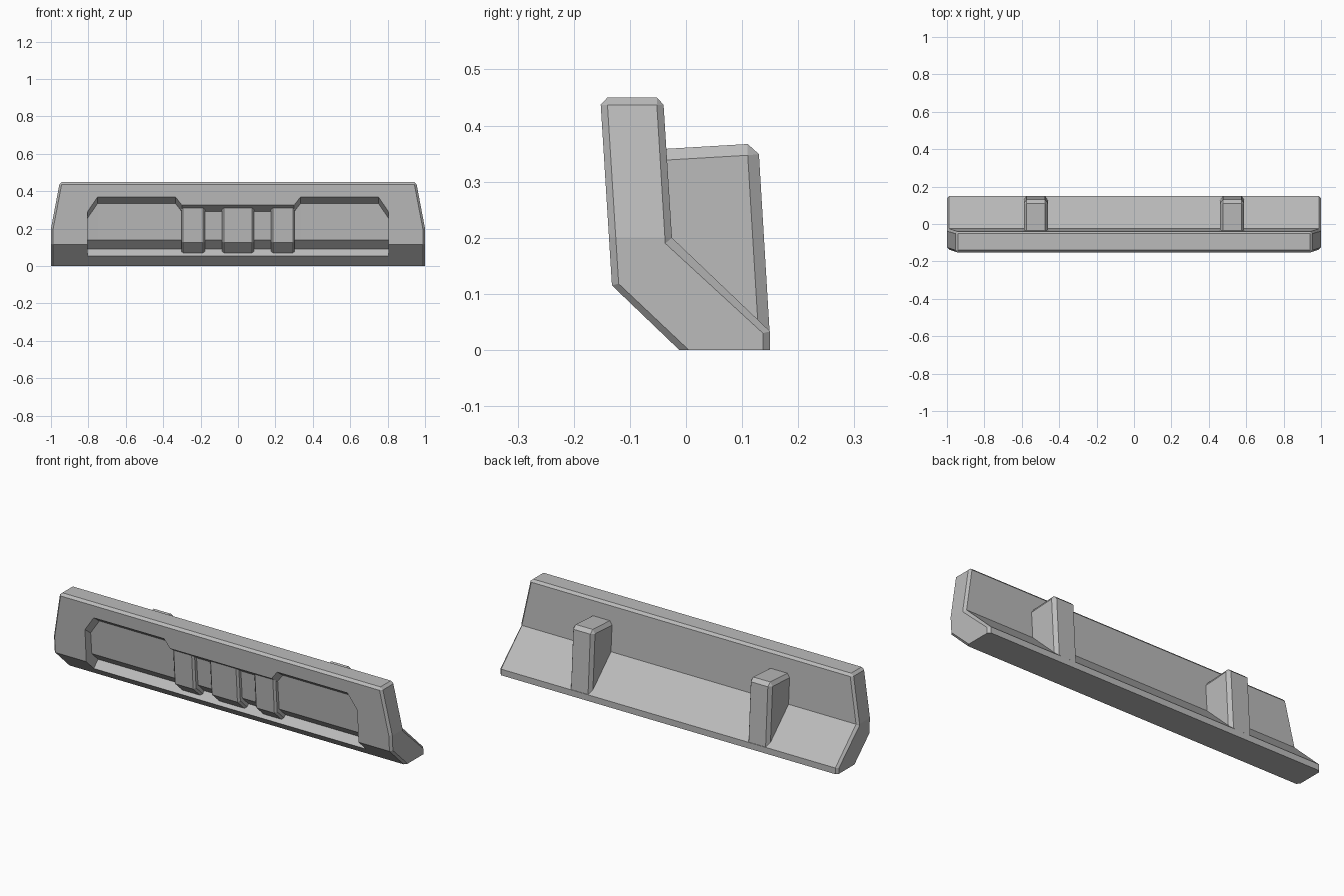
import bpy, bmesh

if "Cube" in bpy.data.objects:
    bpy.data.objects.remove(bpy.data.objects["Cube"])

grey = bpy.data.materials.new("concrete grey")
grey.use_nodes = True
grey.diffuse_color = (0.5, 0.5, 0.5, 1)
grey.node_tree.nodes["Principled BSDF"].inputs["Base Color"].default_value = (0.5, 0.5, 0.5, 1)


def loft(name, stations, taper=False):
    """Join (x, yz-profile) sections into a closed solid."""
    bm = bmesh.new()
    rings = [[bm.verts.new((x, y, z)) for y, z in prof] for x, prof in stations]
    n = len(rings[0])
    for a, b in zip(rings, rings[1:]):
        for i in range(n):
            j = (i + 1) % n
            bm.faces.new((a[i], a[j], b[j], b[i]))
    bm.faces.new(rings[0])
    bm.faces.new(rings[-1])
    bmesh.ops.remove_doubles(bm, verts=bm.verts, dist=1e-5)
    if taper:
        # lean the ends inward above the fold
        geom = bm.verts[:] + bm.edges[:] + bm.faces[:]
        bmesh.ops.bisect_plane(bm, geom=geom, plane_co=(0, 0, 0.2), plane_no=(0, 0, 1))
        for v in bm.verts:
            lean = max(0, v.co.z - 0.2) * 0.19
            v.co.x -= lean if v.co.x > 0 else -lean
    bmesh.ops.recalc_face_normals(bm, faces=bm.faces)
    mesh = bpy.data.meshes.new(name)
    bm.to_mesh(mesh)
    bm.free()
    mesh.materials.append(grey)
    obj = bpy.data.objects.new(name, mesh)
    bpy.context.collection.objects.link(obj)
    return obj


# Barrier body with chamfered ends
full = [(-0.012, 0), (-0.132, 0.115), (-0.152, 0.437), (-0.14, 0.45), (-0.052, 0.45),
        (-0.04, 0.437), (-0.025, 0.2), (0.15, 0.033), (0.15, 0)]
inset = [(0.005, 0), (-0.12, 0.118), (-0.14, 0.437), (-0.14, 0.437), (-0.052, 0.437),
         (-0.052, 0.437), (-0.037, 0.19), (0.137, 0.03), (0.137, 0)]
body = loft("barrier_body", [(-1, inset), (-0.988, full), (0.988, full), (1, inset)], taper=True)


def panel(top, near, deep):
    """Front panel section between two depths; 0 is the front surface, 1 the recess."""
    def line(t):
        return [(-0.067 + 0.034 * t, 0.055 + 0.035 * t),
                (-0.132 + 0.047 * t, 0.115 + 0.025 * t),
                (-0.132 - 0.062 * (top - 0.115) + 0.048 * t, top - 0.035 * t)]
    return line(near) + line(deep)[::-1]


# Recess cut into the front
half = [(0.3, 0.325), (0.335, 0.37), (0.75, 0.37), (0.805, 0.29)]
outline = [(-x, z) for x, z in reversed(half)] + half
cutter = loft("recess_cutter", [(x, panel(z, -0.4, 1)) for x, z in outline])
cutter.hide_render = True
cut = body.modifiers.new("recess", "BOOLEAN")
cut.operation, cut.solver, cut.object = "DIFFERENCE", "EXACT", cutter
bpy.context.view_layer.objects.active = body
bpy.ops.object.modifier_apply(modifier=cut.name)
bpy.data.objects.remove(cutter)

# Three raised bars inside the recess
for name, x, w in (("right_bar", -0.24, 0.063), ("middle_bar", 0, 0.085), ("left_bar", 0.24, 0.063)):
    face, edge = panel(0.325, 0.43, 1.1), panel(0.325, 0.65, 1.1)
    loft(name, [(x - w, edge), (x - w + 0.01, face), (x + w - 0.01, face), (x + w, edge)])

# Two chamfered buttresses on the back
ridge = [(-0.06, 0.357), (0.11, 0.367), (0.13, 0.349), (0.149, 0.033), (0.12, 0.02), (-0.06, 0.18)]
side = [(-0.06, 0.337), (0.11, 0.347), (0.11, 0.347), (0.129, 0.033), (0.12, 0.02), (-0.06, 0.18)]
for name, x in (("right_buttress", -0.525), ("left_buttress", 0.525)):
    loft(name, [(x - 0.064, side), (x - 0.05, ridge), (x + 0.05, ridge), (x + 0.064, side)])
